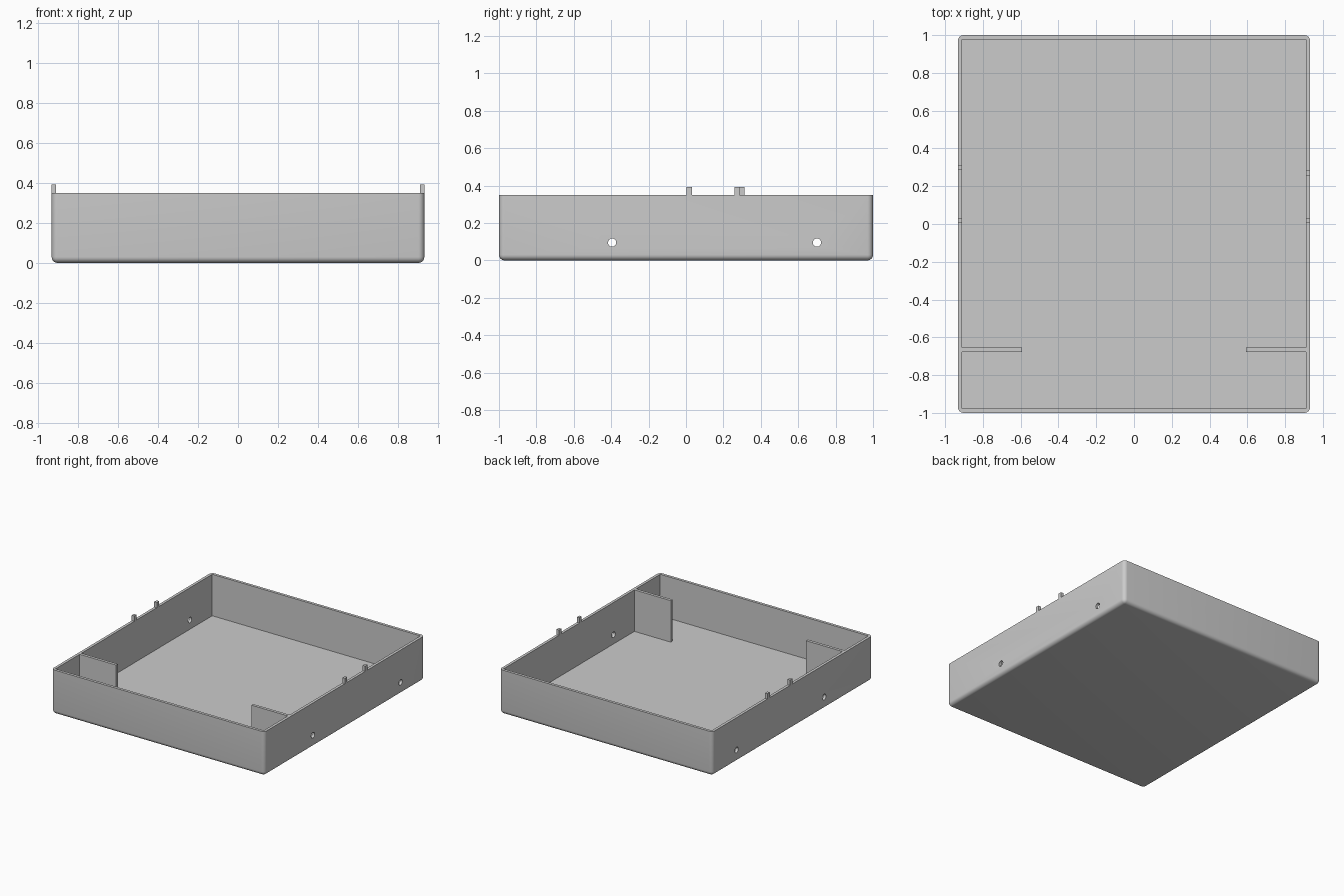
import bpy, bmesh
from mathutils import Vector

if "Cube" in bpy.data.objects:
    bpy.data.objects.remove(bpy.data.objects["Cube"])

W, D, H, T = 0.932, 1.0, 0.35, 0.022   # half width, half depth, height, wall

grey = bpy.data.materials.new("plain grey")
grey.diffuse_color = (0.6, 0.6, 0.6, 1)
grey.use_nodes = True
grey.node_tree.nodes["Principled BSDF"].inputs["Base Color"].default_value = grey.diffuse_color


def box(name, lo, hi, mat=grey):
    bm = bmesh.new()
    bmesh.ops.create_cube(bm, size=1)
    lo, hi = Vector(lo), Vector(hi)
    for v in bm.verts:
        v.co = Vector([lo[i] + (v.co[i] + 0.5) * (hi[i] - lo[i]) for i in range(3)])
    me = bpy.data.meshes.new(name)
    bm.to_mesh(me)
    bm.free()
    ob = bpy.data.objects.new(name, me)
    bpy.context.collection.objects.link(ob)
    if mat:
        me.materials.append(mat)
    return ob


def cut(target, cutter):
    m = target.modifiers.new("cut", 'BOOLEAN')
    m.operation, m.solver, m.object = 'DIFFERENCE', 'EXACT', cutter
    bpy.context.view_layer.objects.active = target
    bpy.ops.object.modifier_apply(modifier=m.name)
    bpy.data.objects.remove(cutter)


# tray shell: rounded upright corners and bottom edges, sharp rim
tray = box("tray", (-W, -D, 0), (W, D, H))
bm = bmesh.new()
bm.from_mesh(tray.data)
edges = [e for e in bm.edges if min(v.co.z for v in e.verts) < 0.01]
bmesh.ops.bevel(bm, geom=edges, offset=0.03, segments=6, profile=0.5,
                affect='EDGES', clamp_overlap=True)
bm.to_mesh(tray.data)
bm.free()

# inner cavity
cut(tray, box("cavity", (-W + T, -D + T, T), (W - T, D - T, H + 0.2)))

# round holes through both side walls
for y in (-0.395, 0.70):
    bpy.ops.mesh.primitive_cylinder_add(vertices=32, radius=0.022, depth=3,
                                        location=(0, y, 0.095),
                                        rotation=(0, 1.5707963, 0))
    cut(tray, bpy.context.object)

bpy.ops.object.select_all(action='DESELECT')
tray.select_set(True)
bpy.context.view_layer.objects.active = tray
bpy.ops.object.shade_smooth_by_angle(angle=0.6)

# partitions and rim pegs on both sides
for side, name, far_peg in ((-1, "left", 0.285), (1, "right", 0.258)):
    xs = sorted((side * 0.592, side * (W - T)))
    box(name + "_partition", (xs[0], -0.678, T), (xs[1], -0.655, H))
    xs = sorted((side * (W - T), side * W))
    for label, y in (("middle", 0.004), ("far", far_peg)):
        box(f"{name}_{label}_peg", (xs[0], y, H), (xs[1], y + 0.028, 0.392))
